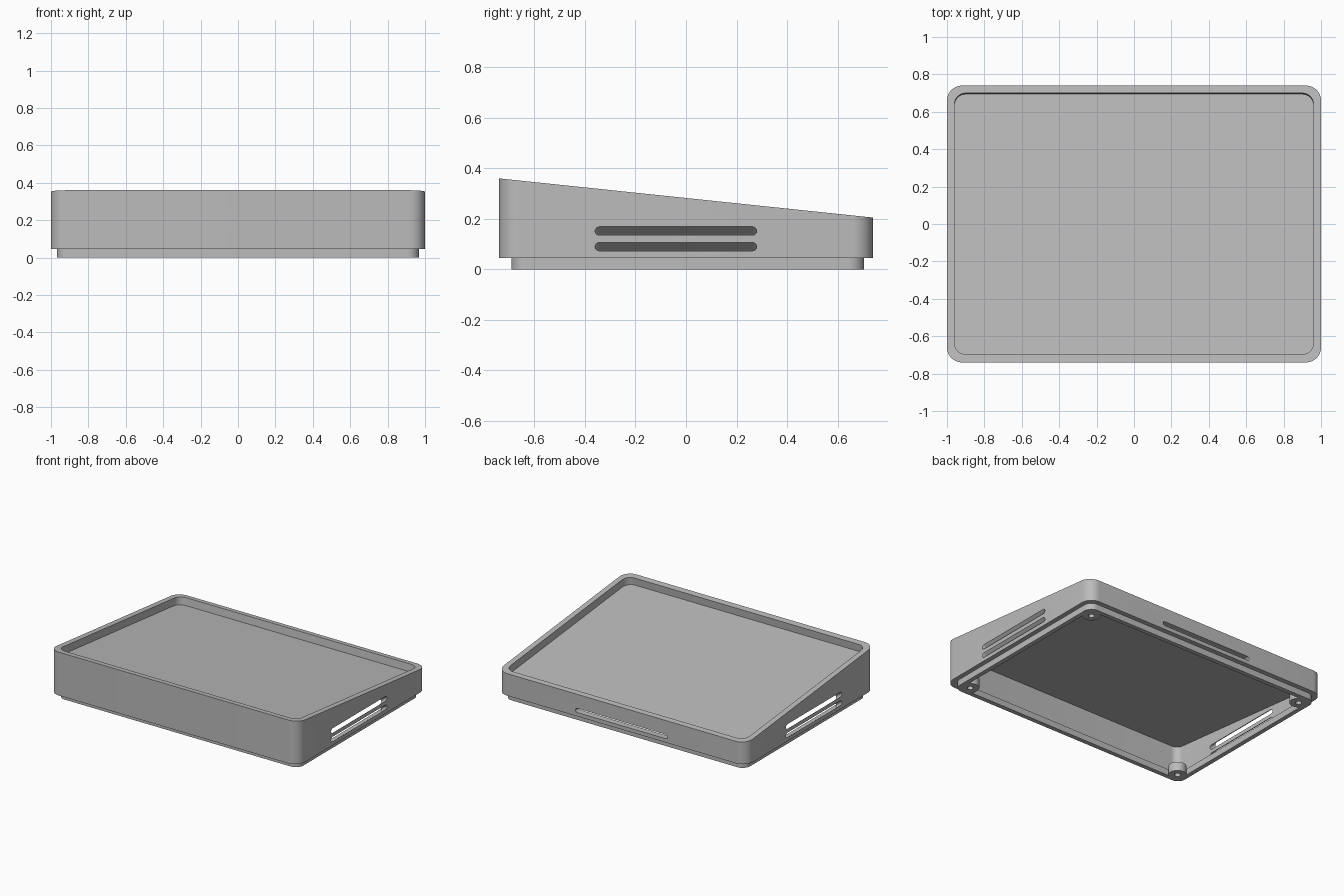
import bpy, bmesh, math

cube = bpy.data.objects.get("Cube")
if cube:
    bpy.data.objects.remove(cube, do_unlink=True)

grey = bpy.data.materials.new("plain_grey")
grey.use_nodes = True
grey.diffuse_color = (0.5, 0.5, 0.5, 1)
grey.node_tree.nodes["Principled BSDF"].inputs["Base Color"].default_value = (0.5, 0.5, 0.5, 1)

BOTTOM = 0.045


def slope(y, drop=0.0):
    """Height of the slanted top at depth y, lowered by drop."""
    return 0.2825 - 0.1047 * y - drop


def rounded(hx, hy, r, height, cy=0.0, n=10):
    """Rounded rectangle loop; height is a number or a function of y."""
    pts = []
    for q, (sx, sy) in enumerate([(1, 1), (-1, 1), (-1, -1), (1, -1)]):
        for i in range(n + 1):
            a = (q + i / n) * math.pi / 2
            x = sx * (hx - r) + r * math.cos(a)
            y = cy + sy * (hy - r) + r * math.sin(a)
            pts.append((x, y, height(y) if callable(height) else height))
    return pts


def circle(cx, cy, r, z, n=32):
    return [(cx + r * math.cos(2 * math.pi * i / n),
             cy + r * math.sin(2 * math.pi * i / n), z) for i in range(n)]


def loft(bm, loops, closed=False):
    """Bridge loops in order, then cap both ends or join them up."""
    rings = [[bm.verts.new(p) for p in loop] for loop in loops]
    pairs = list(zip(rings, rings[1:]))
    if closed:
        pairs.append((rings[-1], rings[0]))
    for a, b in pairs:
        for i in range(len(a)):
            j = (i + 1) % len(a)
            bm.faces.new((a[i], a[j], b[j], b[i]))
    if not closed:
        bm.faces.new(rings[0])
        bm.faces.new(rings[-1])


def make(name, bm):
    bmesh.ops.recalc_face_normals(bm, faces=bm.faces)
    mesh = bpy.data.meshes.new(name)
    bm.to_mesh(mesh)
    bm.free()
    mesh.materials.append(grey)
    ob = bpy.data.objects.new(name, mesh)
    bpy.context.collection.objects.link(ob)
    return ob


def smooth(ob):
    bpy.ops.object.select_all(action="DESELECT")
    ob.select_set(True)
    bpy.context.view_layer.objects.active = ob
    bpy.ops.object.shade_smooth_by_angle(angle=math.radians(30))


# Sloped shell: open cavity below, shallow recess on top
bm = bmesh.new()
loft(bm, [
    rounded(0.955, 0.695, 0.05, lambda y: slope(y, 0.095)),
    rounded(0.955, 0.695, 0.05, BOTTOM),
    rounded(1.0, 0.74, 0.08, BOTTOM),
    rounded(1.0, 0.74, 0.08, slope),
    rounded(0.96, 0.698, 0.06, slope, 0.002),
    rounded(0.96, 0.698, 0.06, lambda y: slope(y, 0.055), -0.004),
])
shell = make("sloped_shell", bm)


# Slot cutters: slanted pairs on both sides, one straight slot at the back
def capsule(half, r, n=8):
    pts = []
    for s, start in ((1, -90), (-1, 90)):
        for i in range(n + 1):
            a = math.radians(start + 180 * i / n)
            pts.append((s * (half - r) + r * math.cos(a), r * math.sin(a)))
    return pts


bm = bmesh.new()
for side in (1, -1):
    for z in (0.09, 0.152):
        loft(bm, [[(side * x, u - 0.04, z + v + (x - 1) * 0.8)
                   for u, v in capsule(0.32, 0.017)] for x in (0.92, 1.04)])
loft(bm, [[(u, y, 0.088 + v) for u, v in capsule(0.37, 0.015)] for y in (0.66, 0.78)])
cutter = make("slot_cutter", bm)
cutter.hide_render = True

cut = shell.modifiers.new("slots", "BOOLEAN")
cut.operation = "DIFFERENCE"
cut.solver = "EXACT"
cut.object = cutter
bpy.context.view_layer.update()
result = bpy.data.meshes.new_from_object(
    shell.evaluated_get(bpy.context.evaluated_depsgraph_get()))
shell.modifiers.clear()
shell.data = result
bpy.data.objects.remove(cutter, do_unlink=True)
smooth(shell)

# Recessed lip around the open bottom
bm = bmesh.new()
loft(bm, [
    rounded(0.967, 0.698, 0.06, BOTTOM, 0.007),
    rounded(0.967, 0.698, 0.06, 0.0, 0.007),
    rounded(0.935, 0.666, 0.04, 0.0, 0.007),
    rounded(0.935, 0.666, 0.04, BOTTOM, 0.007),
], closed=True)
smooth(make("base_lip", bm))

# Screw bosses in the four corners
for xname, sx in (("left", 1), ("right", -1)):
    for yname, sy in (("front", -1), ("back", 1)):
        cx, cy = sx * 0.89, sy * 0.62 + 0.004
        bm = bmesh.new()
        loft(bm, [
            circle(cx, cy, 0.06, 0.065),
            circle(cx, cy, 0.06, 0.0),
            circle(cx, cy, 0.02, 0.0),
            circle(cx, cy, 0.02, 0.05),
        ])
        smooth(make(f"screw_boss_{yname}_{xname}", bm))
